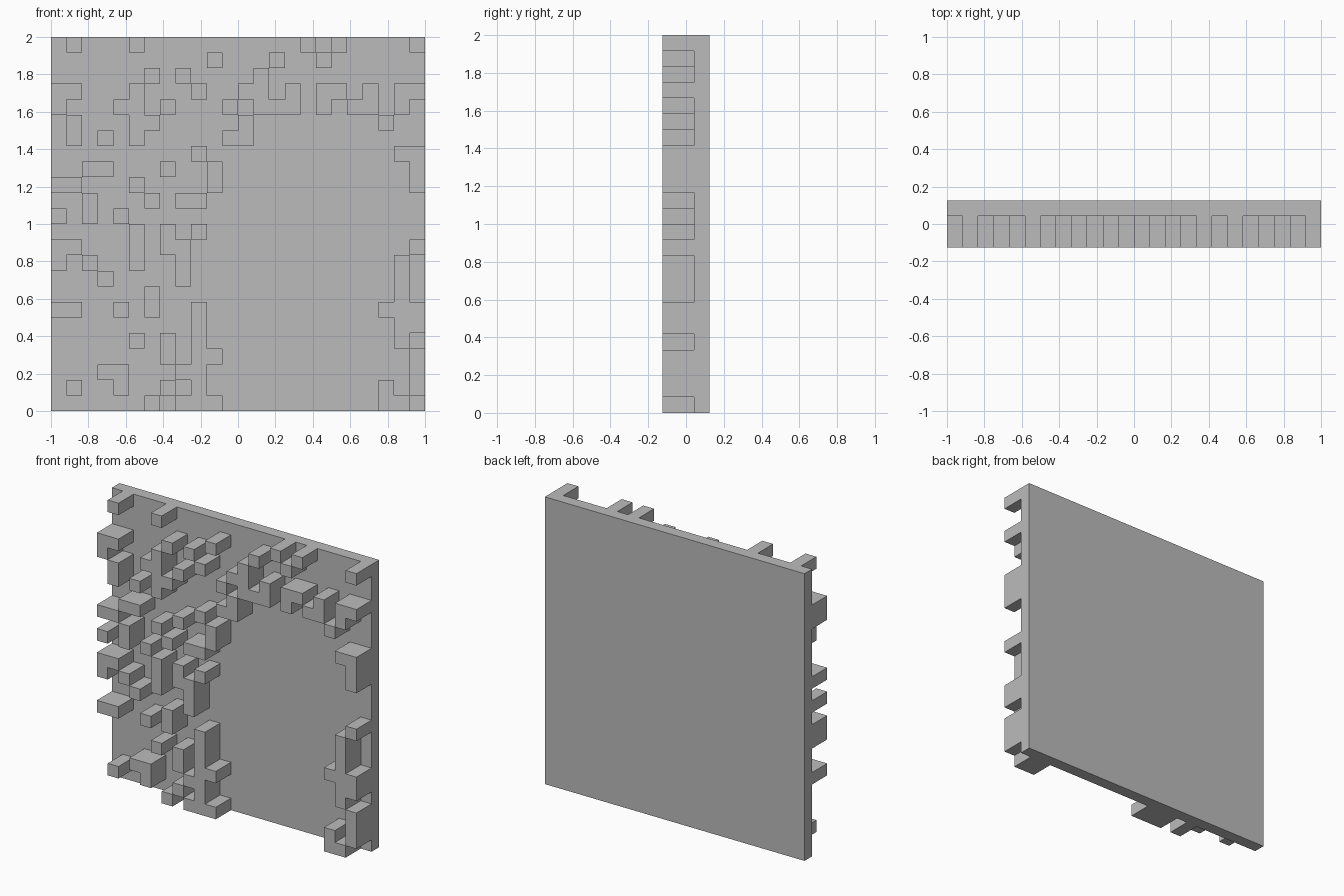
import bpy, bmesh

if "Cube" in bpy.data.objects:
    bpy.data.objects.remove(bpy.data.objects["Cube"])

# Raised blocks of the front relief: columns in each row, top row first
ROWS = [
    [1, 5, 16, 18, 23],
    [10, 14, 17],
    [6, 8, 13],
    [0, 1, 5, 9, 12, 13, 15, 17, 18, 20, 22, 23],
    [0, 4, 5, 7, 11, 13, 14, 15, 17, 19, 20, 22],
    [1, 5, 6, 12, 21],
    [1, 3, 5, 11, 12],
    [9, 22, 23],
    [2, 3, 7, 10, 23],
    [0, 1, 5, 10, 23],
    [2, 6, 8, 9],
    [0, 2, 4],
    [5, 7, 9],
    [0, 1, 5, 7, 8, 23],
    [0, 2, 5, 8, 22],
    [3, 8, 22],
    [6, 22],
    [0, 1, 4, 6, 9, 21, 22, 23],
    [9, 22, 23],
    [5, 7, 9, 22],
    [7, 9, 10, 23],
    [3, 4, 8, 9, 23],
    [1, 4, 7, 9, 21, 23],
    [6, 8, 9, 10, 21, 22],
]
N = 24
CELL = 2 / N
BACK, PLATE, BLOCK = 0.125, 0.125 - CELL, -0.125


def depth(c, r):
    """Front surface y of a cell; outside the panel it is the back plane."""
    if 0 <= c < N and 0 <= r < N:
        return BLOCK if c in ROWS[r] else PLATE
    return BACK


bm = bmesh.new()


def quad(*pts):
    bm.faces.new([bm.verts.new(p) for p in pts])


def span(a, b):
    """Split a wall where it passes the plate front so that edges meet."""
    ys = sorted({a, b} | ({PLATE} if min(a, b) < PLATE < max(a, b) else set()))
    return zip(ys, ys[1:])


# Cell fronts, backs and side walls wherever neighbouring depths differ
for r in range(-1, N):
    for c in range(-1, N):
        x0, x1 = -1 + c * CELL, -1 + (c + 1) * CELL
        z1, z0 = 2 - r * CELL, 2 - (r + 1) * CELL
        d = depth(c, r)
        if c >= 0 and r >= 0:
            for y in (d, BACK):
                quad((x0, y, z0), (x1, y, z0), (x1, y, z1), (x0, y, z1))
        for a, b in span(d, depth(c + 1, r)):
            quad((x1, a, z0), (x1, b, z0), (x1, b, z1), (x1, a, z1))
        for a, b in span(d, depth(c, r + 1)):
            quad((x0, a, z0), (x1, a, z0), (x1, b, z0), (x0, b, z0))

bmesh.ops.remove_doubles(bm, verts=bm.verts, dist=0.0001)
bmesh.ops.recalc_face_normals(bm, faces=bm.faces)
mesh = bpy.data.meshes.new("relief_panel")
bm.to_mesh(mesh)
bm.free()

# Plain stone colour
mat = bpy.data.materials.new("plain grey")
mat.diffuse_color = (0.5, 0.5, 0.5, 1)
mat.use_nodes = True
mat.node_tree.nodes["Principled BSDF"].inputs["Base Color"].default_value = mat.diffuse_color
mesh.materials.append(mat)
panel = bpy.data.objects.new("relief_panel", mesh)
bpy.context.collection.objects.link(panel)
